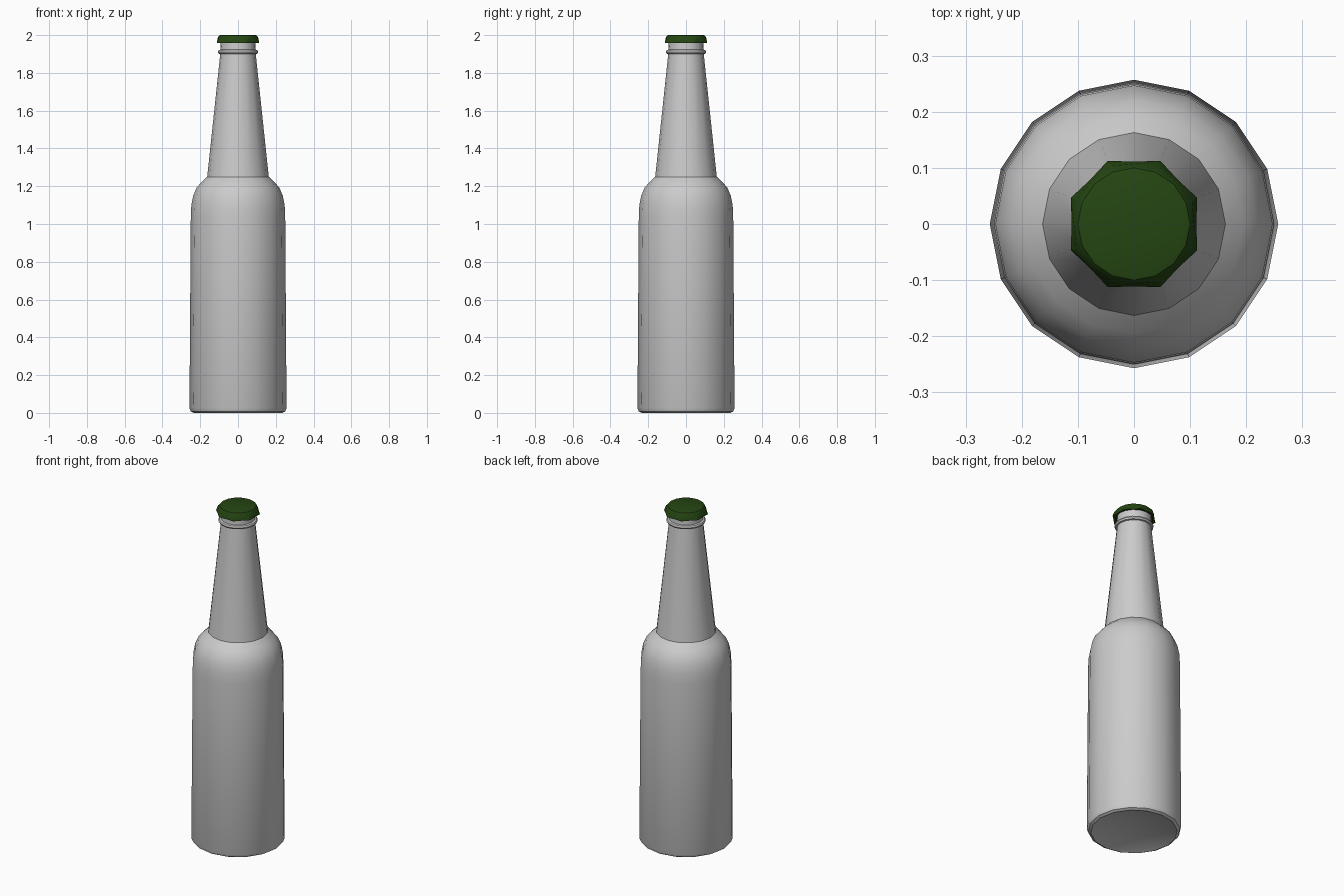
import bpy, math

SIDES = 16

if "Cube" in bpy.data.objects:
    bpy.data.objects.remove(bpy.data.objects["Cube"], do_unlink=True)


def material(name, rgb):
    mat = bpy.data.materials.new(name)
    mat.use_nodes = True
    mat.diffuse_color = (*rgb, 1)
    mat.node_tree.nodes["Principled BSDF"].inputs["Base Color"].default_value = (*rgb, 1)
    return mat


def lathe(name, profile, mat, angle):
    """Spin (radius, z[, notch radius]) rows; radius 0 makes a pole.
    A notch radius replaces the radius on every second vertex."""
    verts, rings, faces = [], [], []
    for row in profile:
        start = len(verts)
        if row[0] == 0:
            verts.append((0, 0, row[1]))
            rings.append([start] * SIDES)
            continue
        for i in range(SIDES):
            r = row[2] if len(row) == 3 and i % 2 == 0 else row[0]
            a = math.tau * i / SIDES
            verts.append((r * math.cos(a), r * math.sin(a), row[1]))
        rings.append(list(range(start, start + SIDES)))
    for low, high in zip(rings, rings[1:]):
        for i in range(SIDES):
            j = (i + 1) % SIDES
            faces.append(list(dict.fromkeys((low[i], low[j], high[j], high[i]))))
    mesh = bpy.data.meshes.new(name)
    mesh.from_pydata(verts, [], faces)
    mesh.materials.append(mat)
    obj = bpy.data.objects.new(name, mesh)
    bpy.context.collection.objects.link(obj)
    bpy.ops.object.select_all(action="DESELECT")
    obj.select_set(True)
    bpy.context.view_layer.objects.active = obj
    bpy.ops.object.shade_smooth_by_angle(angle=math.radians(angle))
    return obj


glass = material("pale grey glass", (0.6, 0.6, 0.6))
green = material("dark green metal", (0.018, 0.06, 0.006))

# Bottle: hollowed base, tapered body, rounded shoulder, neck, ring and lip
lathe("bottle", [
    (0, 0.04), (0.225, 0.004), (0.235, 0.0), (0.25, 0.008), (0.257, 0.025),
    (0.25, 1.04), (0.247, 1.10), (0.237, 1.15), (0.22, 1.19), (0.195, 1.22),
    (0.163, 1.25), (0.094, 1.90), (0.103, 1.902), (0.107, 1.911), (0.103, 1.92),
    (0.094, 1.923), (0.092, 1.978), (0, 1.978),
], glass, 32)

# Crimped cap: open skirt flaring into eight points, closed top
lathe("bottle_cap", [
    (0.095, 1.982), (0.100, 1.96), (0.122, 1.957, 0.111), (0.112, 1.985, 0.107),
    (0.100, 1.998), (0.094, 2.0), (0, 2.0),
], green, 25)
